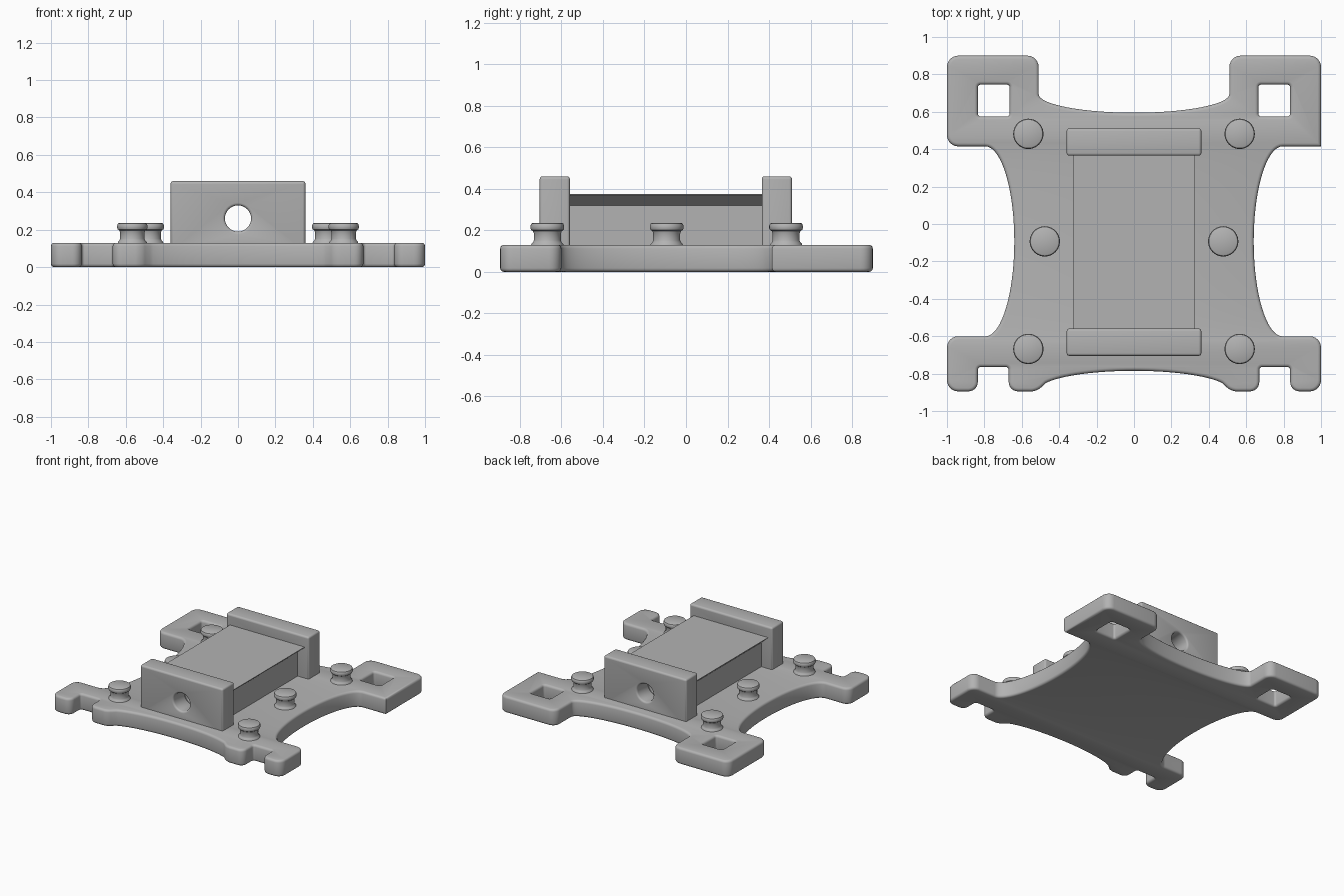
import bpy, bmesh
from math import sin, cos, pi, radians
from mathutils import Vector

if "Cube" in bpy.data.objects:
    bpy.data.objects.remove(bpy.data.objects["Cube"])

grey = bpy.data.materials.new("matte grey")
grey.use_nodes = True
COLOUR = (0.45, 0.45, 0.45, 1)
grey.diffuse_color = COLOUR
grey.node_tree.nodes["Principled BSDF"].inputs["Base Color"].default_value = COLOUR


def rounded(corners, steps=6):
    """Closed outline from (x, y, corner radius) entries."""
    out, n = [], len(corners)
    for i, (x, y, r) in enumerate(corners):
        p = Vector((x, y))
        if r == 0:
            out.append(p)
            continue
        a = (Vector(corners[i - 1][:2]) - p).normalized()
        b = (Vector(corners[(i + 1) % n][:2]) - p).normalized()
        centre = p + r * (a + b)
        for k in range(steps + 1):
            t = pi / 2 * k / steps
            out.append(centre - r * (b * cos(t) + a * sin(t)))
    return out


def ellipse(cx, cy, rx, ry, start, end, steps):
    angles = [radians(start + (end - start) * k / steps) for k in range(steps + 1)]
    return [(cx + rx * cos(t), cy + ry * sin(t), 0) for t in angles]


def finish(obj):
    obj.data.materials.clear()
    obj.data.materials.append(grey)
    bpy.ops.object.select_all(action='DESELECT')
    obj.select_set(True)
    bpy.context.view_layer.objects.active = obj
    bpy.ops.object.shade_smooth_by_angle(angle=radians(35))


def slab(name, loops, thickness, edge, location, upright=False):
    """Extrude an outline with holes, rounding its rims; first loop is clockwise."""
    curve = bpy.data.curves.new(name, 'CURVE')
    curve.dimensions, curve.fill_mode = '2D', 'BOTH'
    curve.extrude = thickness / 2 - edge
    curve.bevel_depth, curve.offset, curve.bevel_resolution = edge, -edge, 2
    for loop in loops:
        spline = curve.splines.new('POLY')
        spline.points.add(len(loop) - 1)
        for point, co in zip(spline.points, loop):
            point.co = (co[0], co[1], 0, 1)
        spline.use_cyclic_u = True
    obj = bpy.data.objects.new(name, curve)
    bpy.context.collection.objects.link(obj)
    obj.location = location
    if upright:
        obj.rotation_euler.x = pi / 2
    bpy.ops.object.select_all(action='DESELECT')
    obj.select_set(True)
    bpy.context.view_layer.objects.active = obj
    bpy.ops.object.convert(target='MESH')
    obj = bpy.context.view_layer.objects.active
    bm = bmesh.new()
    bm.from_mesh(obj.data)
    bmesh.ops.remove_doubles(bm, verts=bm.verts, dist=0.0005)
    bmesh.ops.recalc_face_normals(bm, faces=bm.faces)
    bm.to_mesh(obj.data)
    bm.free()
    finish(obj)


# Base plate: scooped sides, square-holed rear tabs, slotted front tabs
def half_outline(rear_corner):
    return (ellipse(0, 0.695, 0.51, 0.10, -90, 0, 20)
            + [(0.51, 0.90, 0.06), (1, 0.90, 0.06), (1, 0.415, rear_corner)]
            + ellipse(0.795, -0.093, 0.155, 0.508, 90, 270, 36)
            + [(1, -0.60, 0.06), (1, -0.895, 0.06), (0.835, -0.895, 0.05),
               (0.835, -0.765, 0.015), (0.67, -0.765, 0.015),
               (0.67, -0.895, 0.05), (0.52, -0.895, 0.03)]
            + ellipse(0, -0.89, 0.51, 0.105, 23, 90, 16))


left_side = half_outline(0)
right_side = [(-x, y, r) for x, y, r in half_outline(0.06)][1:-1]
outline = rounded(left_side + right_side[::-1])
holes = []
for cx in (-0.75, 0.75):
    h = 0.085
    holes.append(rounded([(cx + sx * h, 0.66 + sy * h, 0.015)
                          for sx, sy in ((-1, -1), (1, -1), (1, 1), (-1, 1))]))
slab("base_plate", [outline] + holes, 0.13, 0.018, (0, 0, 0.065))

# End walls with a countersunk bore
bore = [(x, y) for x, y, r in ellipse(0, 0.26, 0.07, 0.07, 0, 352.5, 47)]
wall = rounded([(-0.36, 0.08, 0), (-0.36, 0.46, 0.015),
                (0.36, 0.46, 0.015), (0.36, 0.08, 0)])
for name, y in (("front_wall", -0.632), ("rear_wall", 0.438)):
    slab(name, [wall, bore], 0.146, 0.014, (0, y, 0), True)

# Centre block with flared top edges, bored lengthways
block = [(-0.265, 0.1), (-0.265, 0.32), (-0.325, 0.375),
         (0.325, 0.375), (0.325, 0.37), (0.265, 0.32), (0.265, 0.1)]
slab("centre_block", [block, bore], 0.93, 0, (0, -0.097, 0), True)


# Mushroom pegs, turned from one profile
PEG = [(0.08, 0.12), (0.077, 0.134), (0.069, 0.142), (0.065, 0.152), (0.065, 0.185),
       (0.069, 0.196), (0.078, 0.202), (0.081, 0.21), (0.081, 0.222),
       (0.077, 0.232), (0.07, 0.236), (0, 0.236)]


def peg(name, x, y):
    bm = bmesh.new()
    verts = [bm.verts.new((r, 0, z)) for r, z in PEG]
    edges = [bm.edges.new(pair) for pair in zip(verts, verts[1:])]
    bmesh.ops.spin(bm, geom=verts + edges, cent=(0, 0, 0), axis=(0, 0, 1),
                   angle=2 * pi, steps=40)
    bmesh.ops.remove_doubles(bm, verts=bm.verts, dist=0.0001)
    bmesh.ops.recalc_face_normals(bm, faces=bm.faces)
    mesh = bpy.data.meshes.new(name)
    bm.to_mesh(mesh)
    bm.free()
    obj = bpy.data.objects.new(name, mesh)
    obj.location = (x, y, 0)
    bpy.context.collection.objects.link(obj)
    finish(obj)


for side, sign in (("left", 1), ("right", -1)):
    for place, x, y in (("rear", 0.565, 0.482), ("middle", 0.477, -0.093),
                        ("front", 0.565, -0.668)):
        peg(f"{side}_{place}_peg", sign * x, y)
